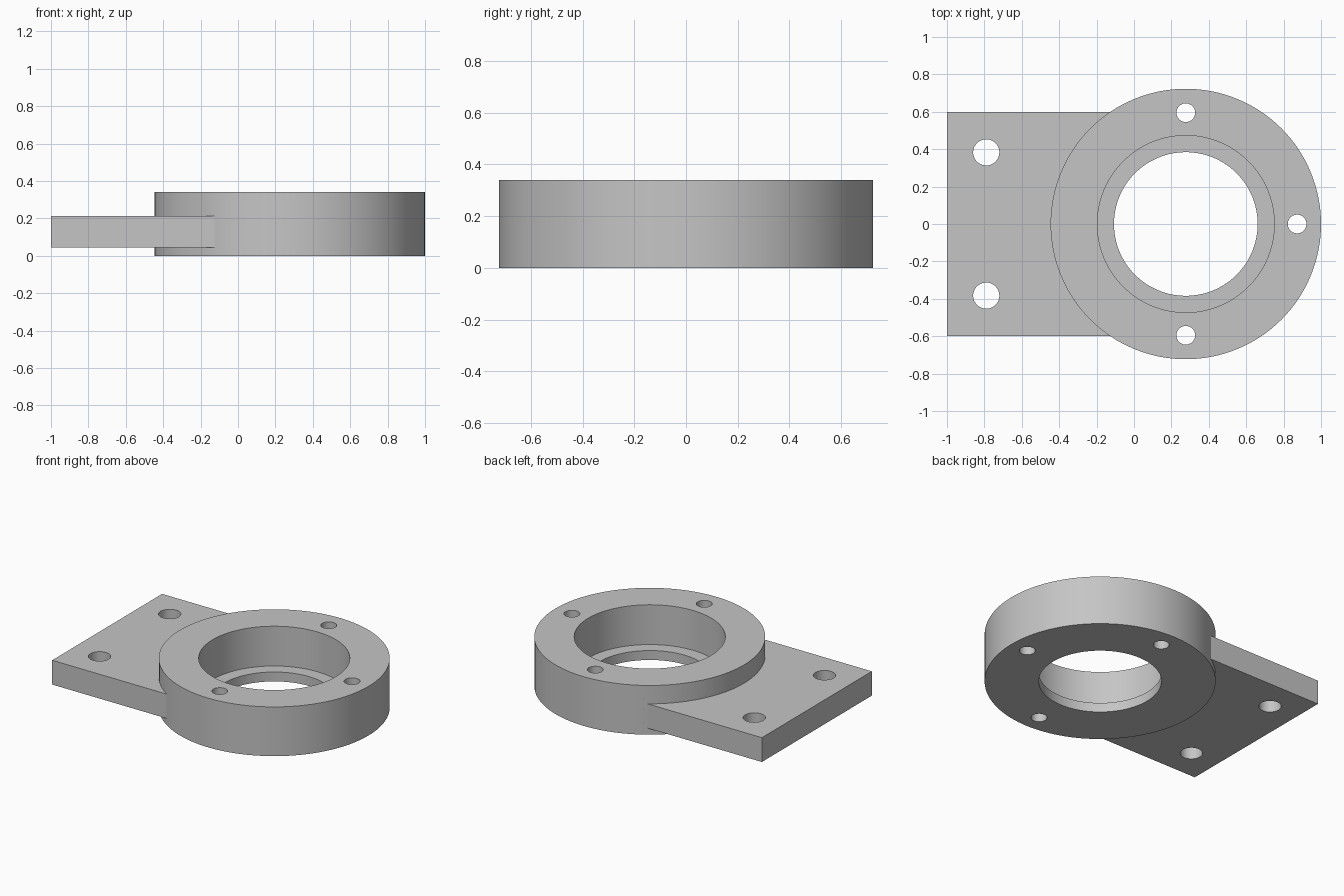
import bpy
import math

cube = bpy.data.objects.get("Cube")
if cube:
    bpy.data.objects.remove(cube, do_unlink=True)

RING_X = 0.277
RING_R = 0.723
HEIGHT = 0.34
LEDGE_Z = 0.065

grey = bpy.data.materials.new("machined_grey")
grey.use_nodes = True
colour = (0.56, 0.56, 0.56, 1)
grey.diffuse_color = colour
grey.node_tree.nodes["Principled BSDF"].inputs["Base Color"].default_value = colour


def cylinder(name, x, y, radius, z0, z1, sides=48):
    bpy.ops.mesh.primitive_cylinder_add(vertices=sides, radius=radius, depth=z1 - z0,
                                        location=(x, y, (z0 + z1) / 2))
    obj = bpy.context.object
    obj.name = name
    return obj


def combine(target, tool, operation):
    mod = target.modifiers.new("combine", "BOOLEAN")
    mod.operation = operation
    mod.solver = "EXACT"
    mod.object = tool
    bpy.context.view_layer.objects.active = target
    bpy.ops.object.modifier_apply(modifier=mod.name)
    bpy.data.objects.remove(tool, do_unlink=True)


# Round housing joined to the flat mounting plate
body = cylinder("flanged_bearing_housing", RING_X, 0, RING_R, 0, HEIGHT, 128)
x0, x1, z0, z1 = -1, RING_X, 0.045, 0.213
bpy.ops.mesh.primitive_cube_add(size=1, location=((x0 + x1) / 2, 0, (z0 + z1) / 2))
plate = bpy.context.object
plate.name = "mounting_plate"
plate.scale = (x1 - x0, 1.2, z1 - z0)
combine(body, plate, "UNION")

# Stepped bore: wide pocket above a narrower through hole
combine(body, cylinder("pocket_cutter", RING_X, 0, 0.473, LEDGE_Z, 1, 128), "DIFFERENCE")
combine(body, cylinder("bore_cutter", RING_X, 0, 0.384, -1, 1, 128), "DIFFERENCE")

# Three bolt holes in the ring
for angle in (-90, 0, 90):
    a = math.radians(angle)
    x, y = RING_X + 0.595 * math.cos(a), 0.595 * math.sin(a)
    combine(body, cylinder("bolt_cutter", x, y, 0.05, -1, 1), "DIFFERENCE")

# Two larger holes in the plate
for side in (-1, 1):
    combine(body, cylinder("plate_hole_cutter", -0.79, side * 0.383, 0.07, -1, 1), "DIFFERENCE")

# Finish: one colour, smooth walls with sharp rims
body.data.materials.clear()
body.data.materials.append(grey)
for face in body.data.polygons:
    face.material_index = 0
bpy.ops.object.select_all(action="DESELECT")
body.select_set(True)
bpy.context.view_layer.objects.active = body
bpy.ops.object.shade_smooth_by_angle(angle=math.radians(30))
